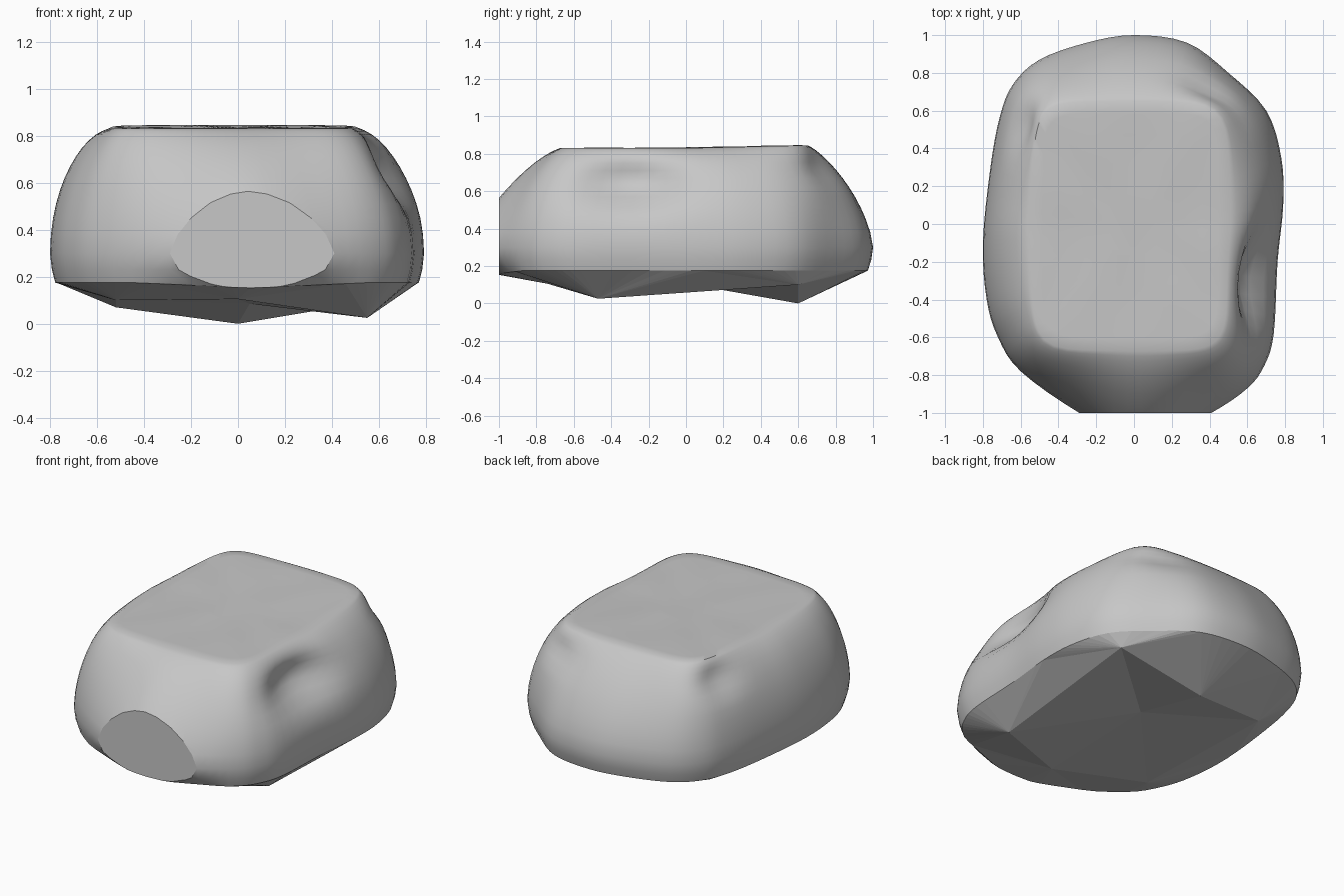
import bpy, bmesh, math
from mathutils import Vector

cube = bpy.data.objects.get("Cube")
if cube:
    bpy.data.objects.remove(cube)

stone = bpy.data.materials.new("stone_grey")
stone.use_nodes = True
stone.diffuse_color = (0.57, 0.57, 0.57, 1)
stone.node_tree.nodes["Principled BSDF"].inputs["Base Color"].default_value = (0.57, 0.57, 0.57, 1)

# Widest outline, anticlockwise; the front bulges past the plane that cuts it
OUTLINE = [(0, 1), (-.25, .96), (-.5, .87), (-.64, .74), (-.71, .57), (-.76, .3),
           (-.8, -.1), (-.78, -.4), (-.72, -.6), (-.6, -.78), (-.29, -1), (.06, -1.18),
           (.41, -1), (.6, -.87), (.69, -.75), (.74, -.58), (.76, -.2), (.79, .1),
           (.78, .35), (.7, .6), (.5, .8), (.28, .96)]
STEPS = 4


def smooth_loop(points):
    """Closed curve through the points."""
    pts = [Vector(p) for p in points]
    out = []
    for i in range(len(pts)):
        a, b, c, d = (pts[(i + k) % len(pts)] for k in (-1, 0, 1, 2))
        for s in range(STEPS):
            t = s / STEPS
            out.append(b + (c - a) * (t / 2) + (2 * a - 5 * b + 4 * c - d) * (t * t / 2)
                       + (3 * b - a - 3 * c + d) * (t ** 3 / 2))
    return out


def bump(v, centre, width):
    return math.exp(-((v - centre) / width) ** 2)


def plateau(p):
    """Rounded rectangle of the flat top, in the direction of p."""
    a = math.atan2(p.y, p.x / 0.8)
    c, s = math.cos(a), math.sin(a)
    r = (abs(c) ** 7 + abs(s) ** 7) ** (-1 / 7)
    return Vector((-.02 + .5 * r * c, -.01 + .64 * r * s)), abs(s)


def dent(x, y, z):
    """Hollows on the left front, the left back and the right back shoulders."""
    if x > 0.3:
        x -= .13 * bump(y, -.3, .27) * bump(z, .64, .12)
    if y > 0.5:
        y -= .04 * bump(x, .4, .16) * bump(z, .72, .07)
    if x < -0.4:
        x += .05 * bump(y, .52, .14) * bump(z, .73, .08)
    return x, y, z


def nose(p):
    """How far a point bulges out at the front."""
    return max(0, -p.y - .9)


def undercut(p, side, front):
    """Draw the outline in towards the base, more so under the front."""
    return p.x * (1 - side), p.y * (1 - side - front * nose(p))


outline = smooth_loop(OUTLINE)
bm = bmesh.new()


def add_ring(points):
    return [bm.verts.new(p) for p in points]


def bridge(lower, upper):
    n = len(lower)
    for i in range(n):
        j = (i + 1) % n
        bm.faces.new((lower[i], lower[j], upper[j], upper[i]))


# Rounded sides, from the base edge to the plateau
base = add_ring((*undercut(p, .028, .4), .175 - .07 * nose(p)) for p in outline)
rings = [base, add_ring((*undercut(p, .01, .1), .23) for p in outline)]
for z in (.3, .38, .45, .51, .57, .62, .67, .71, .75, .78, .805, .82, .83):
    u = (z - .3) / .535
    ring = []
    for p in outline:
        top, end = plateau(p)
        t = 1 - (1 - u ** (2 - .5 * end - 1.4 * nose(p))) ** (.53 + .15 * end)
        q = p.lerp(top, t)
        ring.append(dent(q.x, q.y, z + .025 * u ** 8 * max(0, q.y)))
    rings.append(add_ring(ring))

# Slightly uneven flat top
for scale in (.93, .75, .5, .25):
    ring = []
    for p in outline:
        q = plateau(p)[0] * scale
        wave = .003 * math.sin(13 * q.x + 3 * q.y) * math.sin(11 * q.y)
        ring.append((q.x, q.y, .831 + .025 * max(0, q.y) + wave))
    rings.append(add_ring(ring))
for lower, upper in zip(rings, rings[1:]):
    bridge(lower, upper)
bm.faces.new(rings[-1])

# Faceted underside: broad triangles down to a few low points
low = add_ring([(0, .6, 0), (-.52, .5, .07), (-.52, -.5, .1), (0, -.74, .105),
                (.55, -.47, .025), (.6, .6, .1)])
hub = bm.verts.new((.05, .12, .085))


def nearest(v):
    return min(range(len(low)), key=lambda k: (low[k].co - v.co).length)


near = [nearest(v) for v in base]
underside = []
for i, v in enumerate(base):
    j = (i + 1) % len(base)
    underside.append(bm.faces.new((base[j], v, low[near[i]])))
    if near[i] != near[j]:
        underside.append(bm.faces.new((base[j], low[near[i]], low[near[j]])))
for k, v in enumerate(low):
    underside.append(bm.faces.new((low[(k + 1) % len(low)], v, hub)))
for face in underside:
    for e in face.edges:
        e.smooth = False

# Flat broken face at the front, with a crisp rim
bmesh.ops.bisect_plane(bm, geom=bm.verts[:] + bm.edges[:] + bm.faces[:],
                       plane_co=(0, -1, 0), plane_no=(0, -1, 0), clear_outer=True)
rim = [e for e in bm.edges if e.is_boundary]
bmesh.ops.holes_fill(bm, edges=rim, sides=0)
for e in rim:
    e.smooth = False
bmesh.ops.recalc_face_normals(bm, faces=bm.faces)

mesh = bpy.data.meshes.new("boulder")
bm.to_mesh(mesh)
bm.free()
mesh.materials.append(stone)
boulder = bpy.data.objects.new("boulder", mesh)
bpy.context.collection.objects.link(boulder)
bpy.ops.object.select_all(action='DESELECT')
boulder.select_set(True)
bpy.context.view_layer.objects.active = boulder
bpy.ops.object.shade_smooth_by_angle(angle=math.radians(40), keep_sharp_edges=True)
